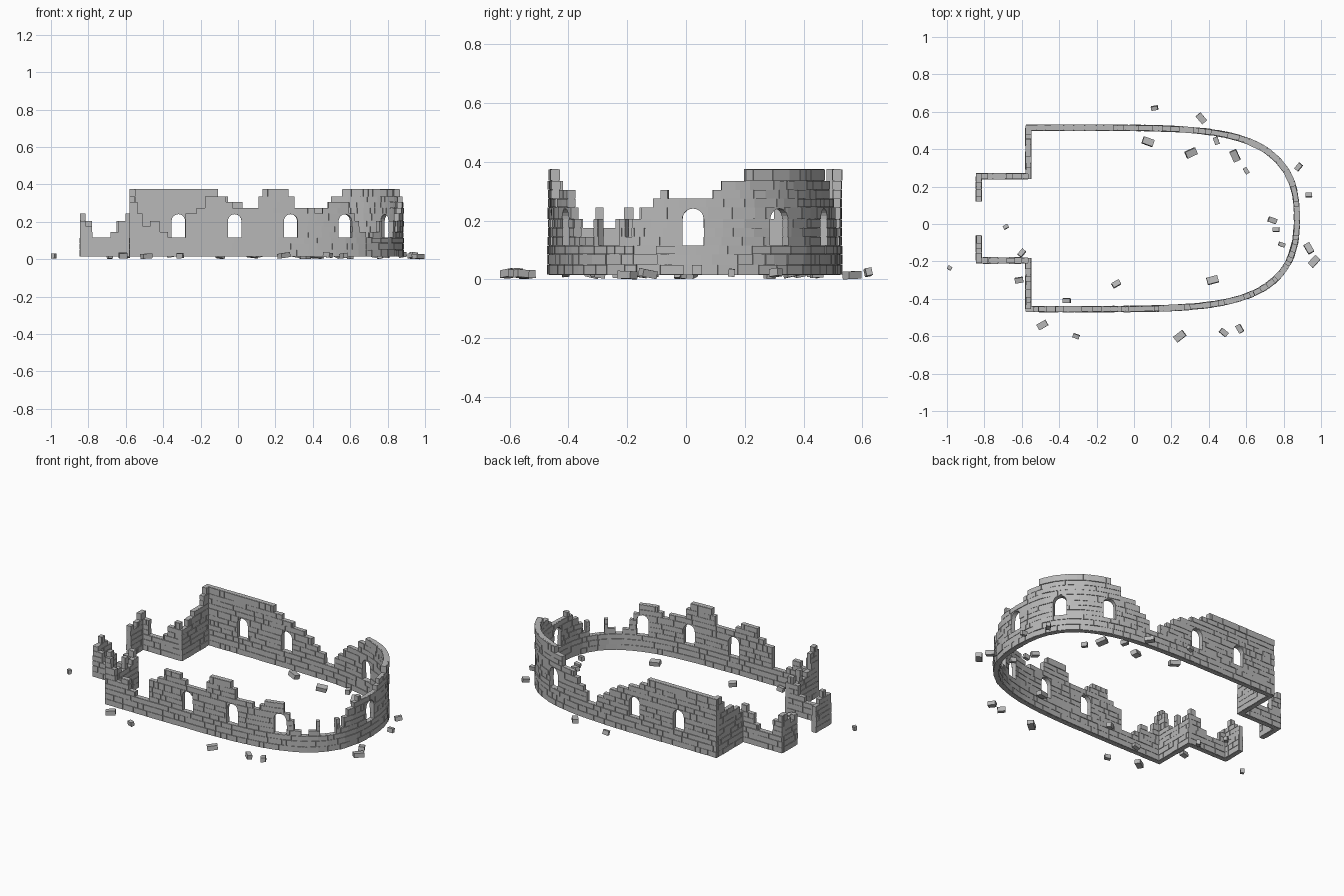
import bpy, bmesh, math, random
from mathutils import Vector, Matrix, Euler

random.seed(4)
if "Cube" in bpy.data.objects:
    bpy.data.objects.remove(bpy.data.objects["Cube"])

stone = bpy.data.materials.new("grey stone")
stone.use_nodes = True
GREY = (0.48, 0.48, 0.48, 1)
stone.diffuse_color = GREY
stone.node_tree.nodes["Principled BSDF"].inputs["Base Color"].default_value = GREY

COURSES = [.015, .05, .085, .115, .145, .175, .205, .245, .275, .305, .335, .375]
HALF = .0145           # half wall thickness
GAP, RECESS = .0009, .003  # open joints between blocks
SILL, SPRING, RADIUS = .115, .205, .036


def finish(bm, name):
    bmesh.ops.recalc_face_normals(bm, faces=bm.faces)
    mesh = bpy.data.meshes.new(name)
    bm.to_mesh(mesh)
    bm.free()
    mesh.materials.append(stone)
    obj = bpy.data.objects.new(name, mesh)
    bpy.context.collection.objects.link(obj)


class Path:
    """Polyline that can be walked by distance."""

    def __init__(self, points):
        self.pts = [Vector(p) for p in points]
        self.dist = [0]
        for a, b in zip(self.pts, self.pts[1:]):
            self.dist.append(self.dist[-1] + (b - a).length)
        self.length = self.dist[-1]

    def at(self, s):
        i = 0
        while i < len(self.pts) - 2 and self.dist[i + 1] < s:
            i += 1
        a, b = self.pts[i], self.pts[i + 1]
        t = (s - self.dist[i]) / (self.dist[i + 1] - self.dist[i])
        d = (b - a).normalized()
        return a.lerp(b, t), Vector((-d.y, d.x))

    def find(self, axis, value):
        i = min(range(len(self.pts)), key=lambda k: abs(self.pts[k][axis] - value))
        return self.dist[i]


def add_brick(bm, path, s0, s1, z0, z1, half, arches):
    """Block following the path; its underside follows any arch it spans."""
    stops = {s0, s1}
    for c in arches:
        stops |= {c + RADIUS * math.cos(math.pi * k / 10) for k in range(11)}
    stops = sorted(s for s in stops if s0 <= s <= s1)
    rings = []
    for s in stops:
        low = z0
        for c in arches:
            if abs(s - c) < RADIUS:
                low = max(low, SPRING + math.sqrt(RADIUS ** 2 - (s - c) ** 2))
        p, n = path.at(s)
        w = n * half
        rings.append([bm.verts.new((*q, z)) for q, z in
                      ((p - w, low), (p + w, low), (p + w, z1), (p - w, z1))])
    for a, b in zip(rings, rings[1:]):
        for k in range(4):
            bm.faces.new((a[k], a[k - 1], b[k - 1], b[k]))
    bm.faces.new(rings[0])
    bm.faces.new(rings[-1][::-1])


def build_wall(name, points, axis, heights, windows=()):
    """heights: (start coordinate, broken top) steps in walking order."""
    path = Path(points)
    steps = [(path.find(axis, v), h) for v, h in heights]
    centres = [path.find(axis, v) for v in windows]
    jambs = {c + e for c in centres for e in (-RADIUS, RADIUS)}
    fixed = {st for st, h in steps} | jambs | {path.length}
    bm = bmesh.new()
    for z0, z1 in zip(COURSES, COURSES[1:]):
        # cuts at random joints, at ragged steps and at window jambs
        in_window = SILL <= z0 < SPRING
        breaks, s = {0, path.length}, random.uniform(.02, .06)
        while s < path.length - .015:
            breaks.add(s)
            s += random.uniform(.025, .085)
        # only the steps that end this course need a joint
        for (st, h), (_, before) in zip(steps[1:], steps):
            if (z1 > h + .005) != (z1 > before + .005):
                breaks.add(st)
        if in_window:
            breaks |= jambs
        breaks = sorted(b for b in breaks if 0 <= b <= path.length)
        merged = [breaks[0]]
        for b in breaks[1:]:
            if b - merged[-1] > (.003 if b in fixed else .012):
                merged.append(b)
        for a, b in zip(merged, merged[1:]):
            mid = (a + b) / 2
            top = [h for st, h in steps if st <= max(mid, steps[0][0])][-1]
            if z1 > top + .005:
                continue
            if in_window and any(abs(mid - c) < RADIUS for c in centres):
                continue
            arches = [c for c in centres if a < c + RADIUS and b > c - RADIUS] if z0 == SPRING else []
            proud = .002 if z1 <= SILL or z1 == COURSES[-1] else 0
            half = HALF + proud + random.uniform(-.0015, .0015)
            add_brick(bm, path, a, b, z0, z1, HALF - RECESS, arches)
            add_brick(bm, path, a + GAP, b - GAP, z0 + GAP, z1 - GAP, half, arches)
    finish(bm, name)


# Plan of the long hall: straight sides running into a round end
WEST, MID, REACH, BREADTH, SEAM = -.565, .03, 1.436, .485, .68
plan = []
for i in range(801):
    a = math.pi * i / 800
    c = math.cos(a)
    plan.append((WEST + REACH * abs(math.sin(a)) ** .364,
                 MID + math.copysign(BREADTH * abs(c) ** .8, c)))


def densify(a, b, n=60):
    a, b = Vector(a), Vector(b)
    return [a.lerp(b, k / n) for k in range(n + 1)]


north = [p for p in plan if p[1] > MID and p[0] <= SEAM]
south = [p for p in plan if p[1] < MID and p[0] <= SEAM]
apse = [north[-1]] + [p for p in plan if p[0] > SEAM] + [south[0]]
north = densify((WEST - HALF, north[0][1]), north[1]) + north[2:]
south = south[:-2] + densify(south[-2], (WEST - HALF, south[-1][1]))

build_wall("north_wall", north, 0,
           [(-.6, .375), (-.11, .335), (-.05, .305), (.02, .275), (.1, .245), (.15, .205),
            (.2, .175), (.34, .205), (.38, .245), (.41, .275), (.5, .335), (.56, .375)],
           (-.31, -.015, .28, .57))
build_wall("round_end_wall", apse, 1,
           [(.44, .375), (.2, .335), (.12, .305), (.09, .275), (-.06, .305), (-.085, .275),
            (-.11, .245), (-.15, .205), (-.18, .145), (-.2, .205), (-.22, .115),
            (-.29, .205), (-.305, .145), (-.33, .115)],
           (.31, .025, -.26))
build_wall("south_wall", south, 0,
           [(.68, .145), (.64, .205), (.62, .245), (.59, .305), (.48, .275), (.45, .245),
            (.41, .275), (.3, .335), (.27, .375), (.13, .335), (.11, .275),
            (-.03, .305), (-.07, .335), (-.18, .275), (-.23, .245), (-.27, .115),
            (-.36, .145), (-.42, .205), (-.47, .175), (-.51, .245), (-.54, .305)],
           (.57, .28, -.015))

# West end returns and the entrance porch
NORTH_IN, SOUTH_IN, PORCH = .255, -.195, -.83
build_wall("north_west_return", densify((WEST, .515), (WEST, NORTH_IN - HALF)), 1,
           [(.52, .375), (.48, .335), (.45, .275), (.36, .245), (.3, .205)])
build_wall("south_west_return", densify((WEST, -.455), (WEST, SOUTH_IN + HALF)), 1,
           [(-.46, .335), (-.42, .305), (-.39, .205), (-.35, .175), (-.31, .245), (-.28, .175),
            (-.24, .205)])
build_wall("north_porch_side", densify((WEST, NORTH_IN), (PORCH - HALF, NORTH_IN)), 0,
           [(WEST, .245), (-.6, .205), (-.65, .145), (-.68, .115), (-.78, .205), (-.815, .245)])
build_wall("south_porch_side", densify((WEST, SOUTH_IN), (PORCH - HALF, SOUTH_IN)), 0,
           [(WEST, .245), (-.6, .205), (-.64, .145), (-.68, .115), (-.78, .175), (-.81, .205)])
build_wall("north_porch_front", densify((PORCH, NORTH_IN), (PORCH, .12)), 1,
           [(.26, .245), (.22, .205), (.18, .175), (.15, .205)])
build_wall("south_porch_front", densify((PORCH, SOUTH_IN), (PORCH, -.06)), 1,
           [(-.2, .205), (-.16, .245), (-.13, .205), (-.1, .175)])

# Fallen blocks: x, y, length, turn in degrees
RUBBLE = [
    (.11, .62, .035, 10), (.36, .565, .055, -50), (.075, .44, .06, -20), (.305, .38, .06, 25),
    (.44, .445, .04, -70), (.54, .365, .06, -65), (.6, .285, .035, -60), (.88, .305, .04, 50),
    (.935, .155, .035, 0), (.74, .02, .045, -20), (.76, -.03, .035, 0), (.79, -.11, .035, -20),
    (.935, -.13, .055, -60), (.963, -.2, .06, 48), (.42, -.3, .06, 15), (-.095, -.32, .045, 30),
    (-.36, -.41, .04, 0), (-.49, -.54, .055, 30), (-.31, -.6, .035, -20), (.245, -.6, .06, 38),
    (.48, -.58, .045, -40), (.565, -.56, .045, -60), (-.615, -.3, .045, 10), (-.6, -.155, .04, 50),
    (-.685, -.015, .028, 30), (-.986, -.235, .022, -30)]
bm = bmesh.new()
for x, y, length, turn in RUBBLE:
    size = (length, max(.02, length * .62), .026)
    rot = Euler((random.uniform(-.2, .2), random.uniform(-.2, .2), math.radians(turn)))
    made = bmesh.ops.create_cube(bm, size=1, matrix=rot.to_matrix().to_4x4() @ Matrix.Diagonal((*size, 1)))
    low = min(v.co.z for v in made["verts"])
    bmesh.ops.translate(bm, verts=made["verts"], vec=(x, y, random.uniform(0, .008) - low))
lowest = min(v.co.z for v in bm.verts)
bmesh.ops.translate(bm, verts=bm.verts, vec=(0, 0, -lowest))
finish(bm, "fallen_blocks")
